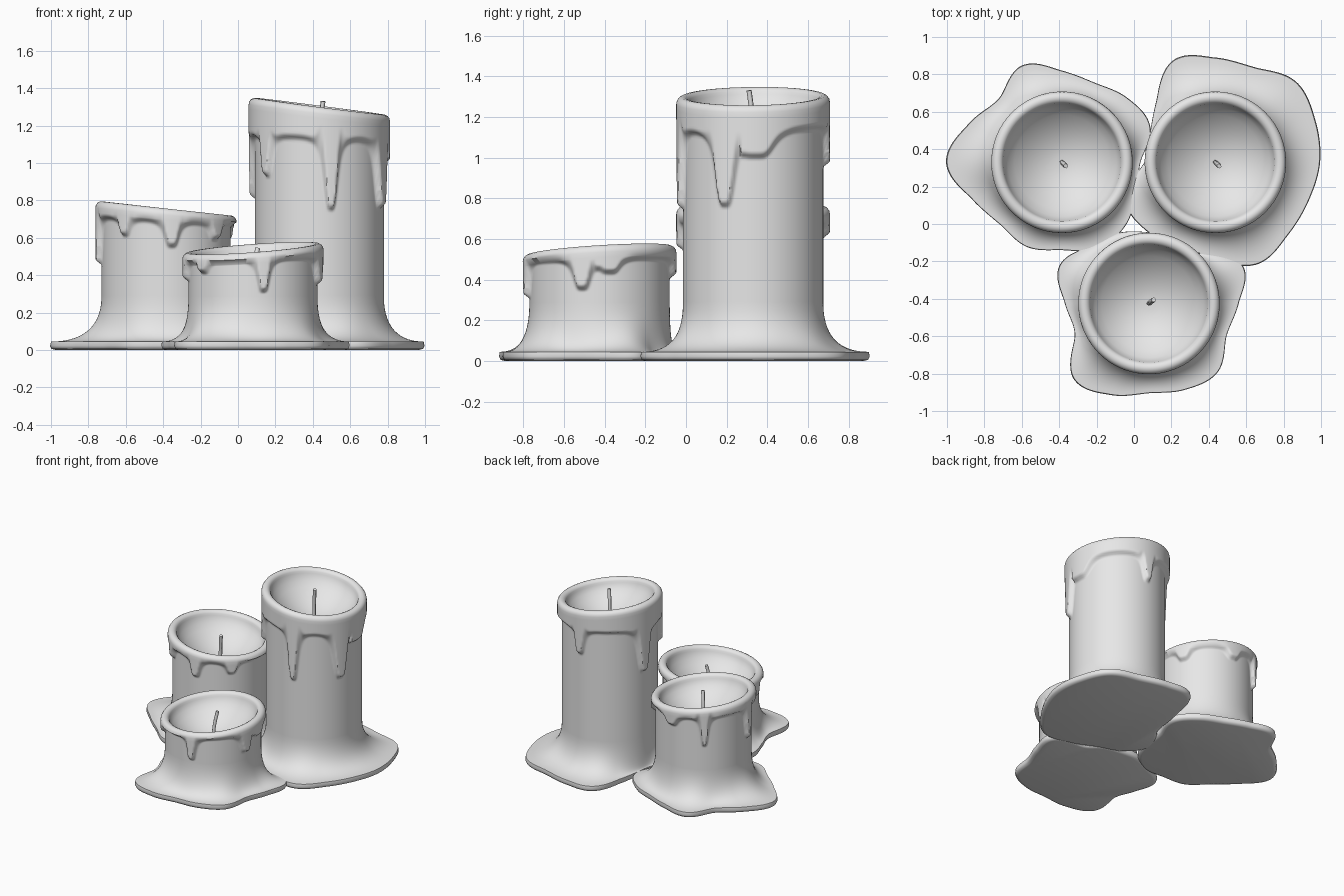
import bpy
import bmesh
from math import sin, cos, pi, radians, degrees, sqrt, tau
from mathutils import Vector

SEGMENTS = 240
SHAFT = 0.345          # shaft radius
COAT = 0.033           # thickness of the melted wax coat
PUDDLE_TOP = 0.045     # thickness of the puddle at its border
FLARE_TOP = 0.28       # height where the foot blends into the shaft
HOLLOW = 0.215         # depth of the hollow below the rim

cube = bpy.data.objects.get("Cube")
if cube:
    bpy.data.objects.remove(cube, do_unlink=True)

wax = bpy.data.materials.new("pale grey wax")
wax.use_nodes = True
wax.diffuse_color = (0.8, 0.8, 0.8, 1)
wax.node_tree.nodes["Principled BSDF"].inputs["Base Color"].default_value = wax.diffuse_color


def smoothstep(x):
    x = max(0.0, min(1.0, x))
    return x * x * (3 - 2 * x)


def closed_spline(values, angle):
    """Smooth periodic curve through evenly spaced values."""
    n = len(values)
    position = angle / tau * n
    i = int(position)
    t = position - i
    a, b, c, d = (values[(i + k) % n] for k in (-1, 0, 1, 2))
    return b + 0.5 * t * (c - a + t * (2*a - 5*b + 4*c - d + t * (3*(b - c) + d - a)))


def tilted(plane, angle):
    """Height of a tilted rim given as level, rise along x, rise along y."""
    level, along_x, along_y = plane
    return level + along_x * cos(angle) + along_y * sin(angle)


def drip_line(coat, drips, angle):
    """Height of the lower border of the melted coat."""
    border = tilted(coat, angle)
    for direction, tip, width in drips:
        gap = (degrees(angle) - direction + 180) % 360 - 180
        border -= max(0.0, border - tip) / (1 + (gap / width) ** 4)
    return border


def foot_points(puddle):
    """Rounded puddle border, then a concave sweep up to the shaft."""
    spread = puddle - SHAFT
    points = [(puddle - 0.03, 0), (puddle - 0.008, 0.006), (puddle, 0.022)]
    steps = 14
    for i in range(steps):
        t = i / steps
        share = (1 - t) ** 1.9 * 0.98
        points.append((SHAFT + spread * share, PUDDLE_TOP + (FLARE_TOP - PUDDLE_TOP) * t * t))
    return points


def coat_points(coat, drips, angle, top, rows):
    """Shaft with the drips standing proud of it."""
    step = 0.01
    border = drip_line(coat, drips, angle)
    rise = drip_line(coat, drips, angle + step) - drip_line(coat, drips, angle - step)
    edge = 0.035 * sqrt(1 + (rise / (2 * step * SHAFT)) ** 2)
    heights = [FLARE_TOP + (top - FLARE_TOP) * i / rows for i in range(rows + 1)]
    return [(SHAFT + COAT * smoothstep((z - border) / edge), z) for z in heights]


def lip_points(rim):
    """Half-round lip."""
    arc = [pi * i / 7 for i in range(8)]
    return [(SHAFT + COAT * cos(a), rim - 0.035 * (1 - sin(a))) for a in arc]


def hollow_points(rim, level):
    """Bowl that flattens towards the wick."""
    shares = [0.84 * (1 - i / 8) for i in range(8)]
    return [(SHAFT * s, level + (rim - level) * s - HOLLOW * (1 - s * s) ** 0.85) for s in shares]


def link_object(name, data):
    data.materials.append(wax)
    obj = bpy.data.objects.new(name, data)
    bpy.context.collection.objects.link(obj)
    return obj


def build_candle(name, centre, rim, coat, drips, puddle):
    """Puddle radii are in hundredths, evenly spaced around from +x."""
    bm = bmesh.new()
    rows = int(rim[0] * 65)
    columns = []
    for s in range(SEGMENTS):
        angle = tau * s / SEGMENTS
        top = tilted(rim, angle)
        points = foot_points(closed_spline(puddle, angle) / 100)
        points += coat_points(coat, drips, angle, top - 0.06, rows)
        points += lip_points(top) + hollow_points(top, rim[0])
        columns.append([bm.verts.new((centre[0] + r * cos(angle), centre[1] + r * sin(angle), z))
                        for r, z in points])
    for s in range(SEGMENTS):
        here, there = columns[s - 1], columns[s]
        for i in range(len(here) - 1):
            bm.faces.new((here[i], there[i], there[i + 1], here[i + 1]))
    bm.faces.new([c[0] for c in reversed(columns)])
    bm.faces.new([c[-1] for c in columns])
    mesh = bpy.data.meshes.new(name)
    bm.to_mesh(mesh)
    bm.free()
    obj = link_object(name, mesh)
    bpy.ops.object.select_all(action="DESELECT")
    obj.select_set(True)
    bpy.context.view_layer.objects.active = obj
    bpy.ops.object.shade_smooth_by_angle(angle=radians(60))


def build_wick(name, centre, level, tip, lean):
    """Slightly bent stub standing in the hollow."""
    base = Vector((*centre, level - HOLLOW - 0.015))
    height = tip - base.z
    curve = bpy.data.curves.new(name, "CURVE")
    curve.dimensions = "3D"
    curve.bevel_depth = 0.013
    curve.bevel_resolution = 1
    curve.use_fill_caps = True
    spline = curve.splines.new("POLY")
    spline.points.add(4)
    for i, point in enumerate(spline.points):
        t = i / 4
        point.co = (*(base + Vector((lean[0] * t * t, lean[1] * t * t, height * t))), 1)
    link_object(name, curve)


# Each drip: direction in degrees, tip height, half width in degrees
tall = (0.435, 0.33)
build_candle("tall_candle", tall, rim=(1.303, -0.045, 0.004), coat=(1.13, -0.01, 0.01),
             drips=[(280, 0.74, 8), (218, 0.92, 8), (168, 0.8, 10), (88, 0.95, 8),
                    (337, 0.75, 11), (2, 0.99, 17)],
             puddle=[56, 58, 61, 55, 56, 59, 45, 38, 38, 52, 52, 48, 52, 59, 55, 54])
build_wick("tall_wick", tall, level=1.303, tip=1.33, lean=(0.02, -0.02))

middle = (-0.385, 0.33)
build_candle("middle_candle", middle, rim=(0.757, -0.038, 0), coat=(0.675, -0.02, 0),
             drips=[(232, 0.6, 7), (275, 0.54, 8), (318, 0.58, 8), (187, 0.45, 7),
                    (126, 0.47, 6), (85, 0.6, 10), (25, 0.57, 10)],
             puddle=[42, 51, 49, 46, 49, 56, 48, 54, 62, 52, 47, 49, 47, 50, 48, 43])
build_wick("middle_wick", middle, level=0.757, tip=0.745, lean=(0.02, -0.02))

short = (0.08, -0.425)
build_candle("short_candle", short, rim=(0.545, 0.025, 0.022), coat=(0.475, 0.012, 0.01),
             drips=[(279, 0.3, 7), (222, 0.4, 8), (346, 0.34, 9), (8, 0.42, 10),
                    (85, 0.4, 9), (188, 0.36, 8)],
             puddle=[48, 54, 38, 38, 38, 41, 44, 52, 45, 43, 57, 53, 48, 50, 52, 45])
build_wick("short_wick", short, level=0.545, tip=0.545, lean=(0.025, 0.02))
